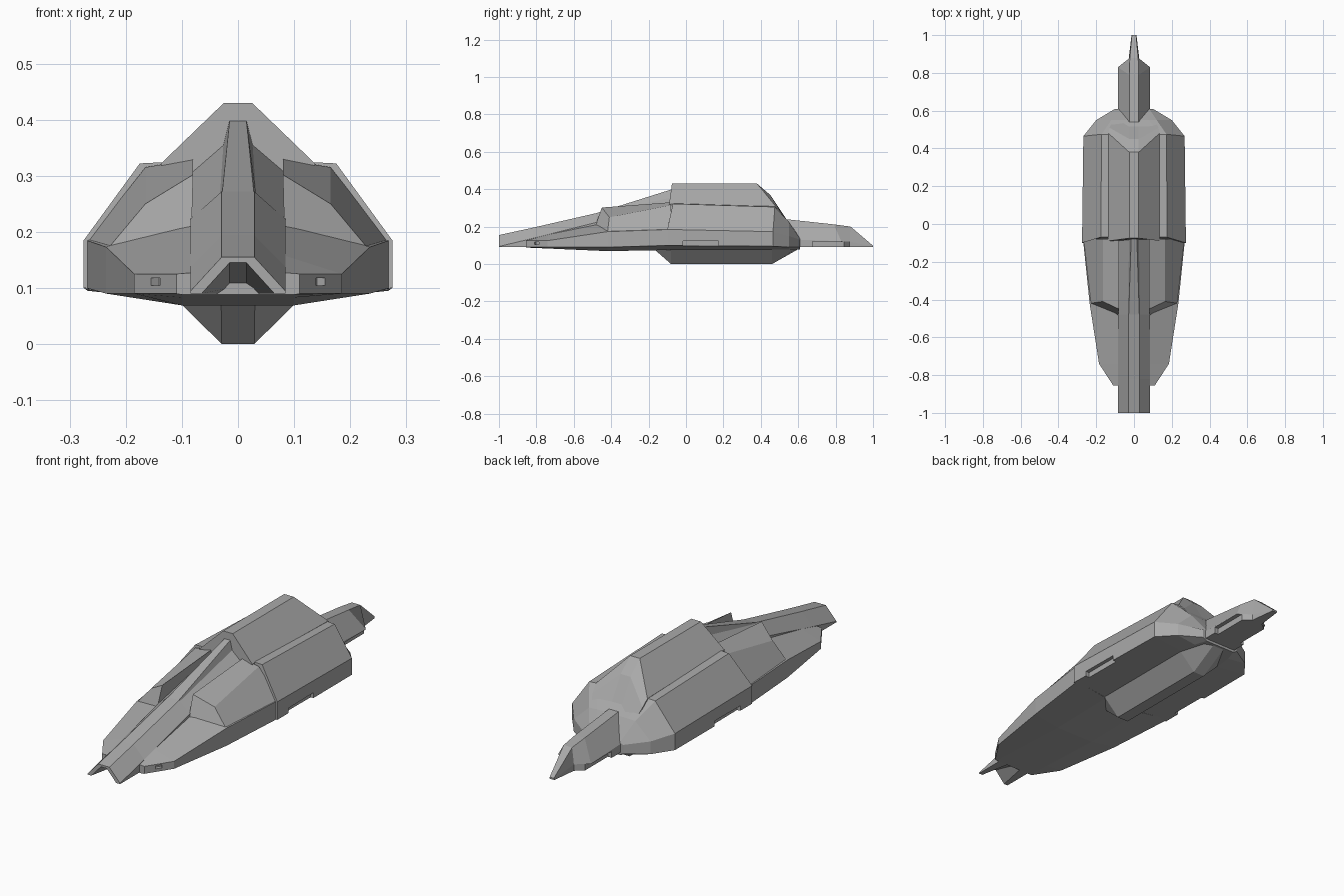
import bpy, bmesh
from mathutils import Matrix, Vector

if "Cube" in bpy.data.objects:
    bpy.data.objects.remove(bpy.data.objects["Cube"])

grey = bpy.data.materials.new("hull grey")
grey.use_nodes = True
grey.diffuse_color = (0.4, 0.4, 0.4, 1)
grey.node_tree.nodes["Principled BSDF"].inputs["Base Color"].default_value = (0.4, 0.4, 0.4, 1)


def finish(name, bm):
    bmesh.ops.remove_doubles(bm, verts=bm.verts, dist=0.0005)
    bmesh.ops.recalc_face_normals(bm, faces=bm.faces)
    mesh = bpy.data.meshes.new(name)
    bm.to_mesh(mesh)
    bm.free()
    mesh.materials.append(grey)
    ob = bpy.data.objects.new(name, mesh)
    bpy.context.collection.objects.link(ob)
    return ob


def skin(bm, rings):
    """Bridge closed rings and cap both ends."""
    loops = [[bm.verts.new(p) for p in ring] for ring in rings]
    n = len(loops[0])
    for a, b in zip(loops, loops[1:]):
        for i in range(n):
            j = (i + 1) % n
            bm.faces.new((a[i], a[j], b[j], b[i]))
    bm.faces.new(loops[0])
    bm.faces.new(loops[-1])


def flip(p):
    return (-p[0], p[1], p[2])


def loft(name, halves):
    """Each half section runs bottom to top and is mirrored into a ring."""
    bm = bmesh.new()
    skin(bm, [h + [flip(p) for p in reversed(h)] for h in halves])
    return finish(name, bm)


def twin(name, rings):
    """A closed part on the left and its mirror image on the right."""
    bm = bmesh.new()
    skin(bm, rings)
    skin(bm, [[flip(p) for p in r] for r in rings])
    return finish(name, bm)


def cut(target, centre, size, turn=0):
    """Cut a mirrored pair of box recesses."""
    bm = bmesh.new()
    for s in (1, -1):
        place = Matrix.Translation((s * centre[0], centre[1], centre[2]))
        place = place @ Matrix.Rotation(s * turn, 4, 'Z') @ Matrix.Diagonal((*size, 1))
        bmesh.ops.create_cube(bm, size=1, matrix=place)
    cutter = finish("recess_cutter", bm)
    cutter.hide_render = True
    mod = target.modifiers.new("recess", 'BOOLEAN')
    mod.operation = 'DIFFERENCE'
    mod.object = cutter
    bpy.context.view_layer.objects.active = target
    bpy.ops.object.modifier_apply(modifier="recess")
    bpy.data.objects.remove(cutter)


# Front hull: y, half width, lower edge, upper edge, deck height, floor height
front = []
for y, w, low, high, deck, floor in [
        (-0.855, 0.11, 0.09, 0.125, 0.127, 0.088),
        (-0.74, 0.185, 0.09, 0.125, 0.157, 0.083),
        (-0.42, 0.235, 0.09, 0.173, 0.222, 0.069),
        (-0.08, 0.27, 0.1, 0.185, 0.23, 0.075)]:
    front.append([(0.1, y, floor), (w, y, low), (w, y, high), (0.085, y, deck)])
front_hull = loft("front_hull", front)
cut(front_hull, (0.149, -0.8, 0.111), (0.03, 0.04, 0.014), 0.97)

# Raised shoulders either side of the spine
twin("shoulder", [
    [(0.083, -0.49, 0.19), (0.232, -0.42, 0.17), (0.165, -0.41, 0.25), (0.08, -0.45, 0.302)],
    [(0.083, -0.08, 0.2), (0.268, -0.08, 0.184), (0.165, -0.08, 0.315), (0.08, -0.08, 0.33)]])

# Rear hull shell
rear = []
for y, w, low, high, tx, tz, lean, fx in [
        (-0.1, 0.275, 0.1, 0.185, 0.175, 0.322, 0.03, 0.11),
        (0.465, 0.268, 0.095, 0.173, 0.172, 0.305, 0.01, 0.11),
        (0.55, 0.2, 0.09, 0.15, 0.12, 0.225, 0, 0.1),
        (0.61, 0.1, 0.09, 0.13, 0.08, 0.135, 0, 0.08)]:
    rear.append([(fx, y, 0.078), (w, y, low), (w, y, high),
                 (tx, y + lean, tz), (tx - 0.04, y + lean, tz + 0.002)])
rear_hull = loft("rear_hull", rear)
cut(rear_hull, (0.29, 0.08, 0.1), (0.07, 0.19, 0.045))

# Roof ridge running down into the tail: shoulder (x, y, z) and crest (x, y, z)
roof = []
for base, (sx, sy, sz), crest in [
        (0.2, (0.137, -0.09, 0.322), (0.025, -0.075, 0.43)),
        (0.2, (0.135, 0.48, 0.308), (0.025, 0.38, 0.43)),
        (0.15, (0.13, 0.51, 0.275), (0.025, 0.45, 0.37)),
        (0.09, (0.085, 0.61, 0.13), (0.025, 0.53, 0.24)),
        (0.09, (0.085, 0.83, 0.122), (0.025, 0.79, 0.212)),
        (0.09, (0.028, 0.875, 0.12), (0.022, 0.88, 0.2)),
        (0.09, (0.013, 1.0, 0.094), (0.011, 1.0, 0.098))]:
    roof.append([(sx, sy, base), (sx, sy, sz), crest])
tail = loft("roof_and_tail", roof)
cut(tail, (0.09, 0.76, 0.095), (0.05, 0.17, 0.05))

# Nose beam with an open arch under its tip
beam = []
for y, (ax, az), (bx, bz), edge, side, top in [
        (-1.0, (0.015, 0.145), (0.065, 0.09), 0.09, 0.094, 0.155),
        (-0.82, (0.015, 0.1), (0.03, 0.09), 0.09, 0.137, 0.194),
        (-0.48, (0.015, 0.1), (0.03, 0.1), 0.1, 0.222, 0.272)]:
    beam.append([(ax, y, az), (bx, y, bz), (0.085, y, edge), (0.085, y, side), (0.029, y, top)])
loft("nose_beam", beam)

# Spine fin climbing to the roof
loft("spine_fin", [
    [(0.085, -0.48, 0.15), (0.085, -0.48, 0.222), (0.032, -0.48, 0.268), (0.028, -0.48, 0.272)],
    [(0.085, -0.08, 0.2), (0.085, -0.08, 0.305), (0.026, -0.08, 0.355), (0.015, -0.08, 0.398)]])

# Belly keel
keel = []
for y, bx, bz, tx, tz in [(-0.16, 0.03, 0.07, 0.04, 0.085), (-0.08, 0.029, 0, 0.115, 0.085),
                          (0.46, 0.029, 0, 0.115, 0.085), (0.61, 0.03, 0.085, 0.08, 0.095)]:
    keel.append([(bx, y, bz), (tx, y, tz)])
loft("belly_keel", keel)
